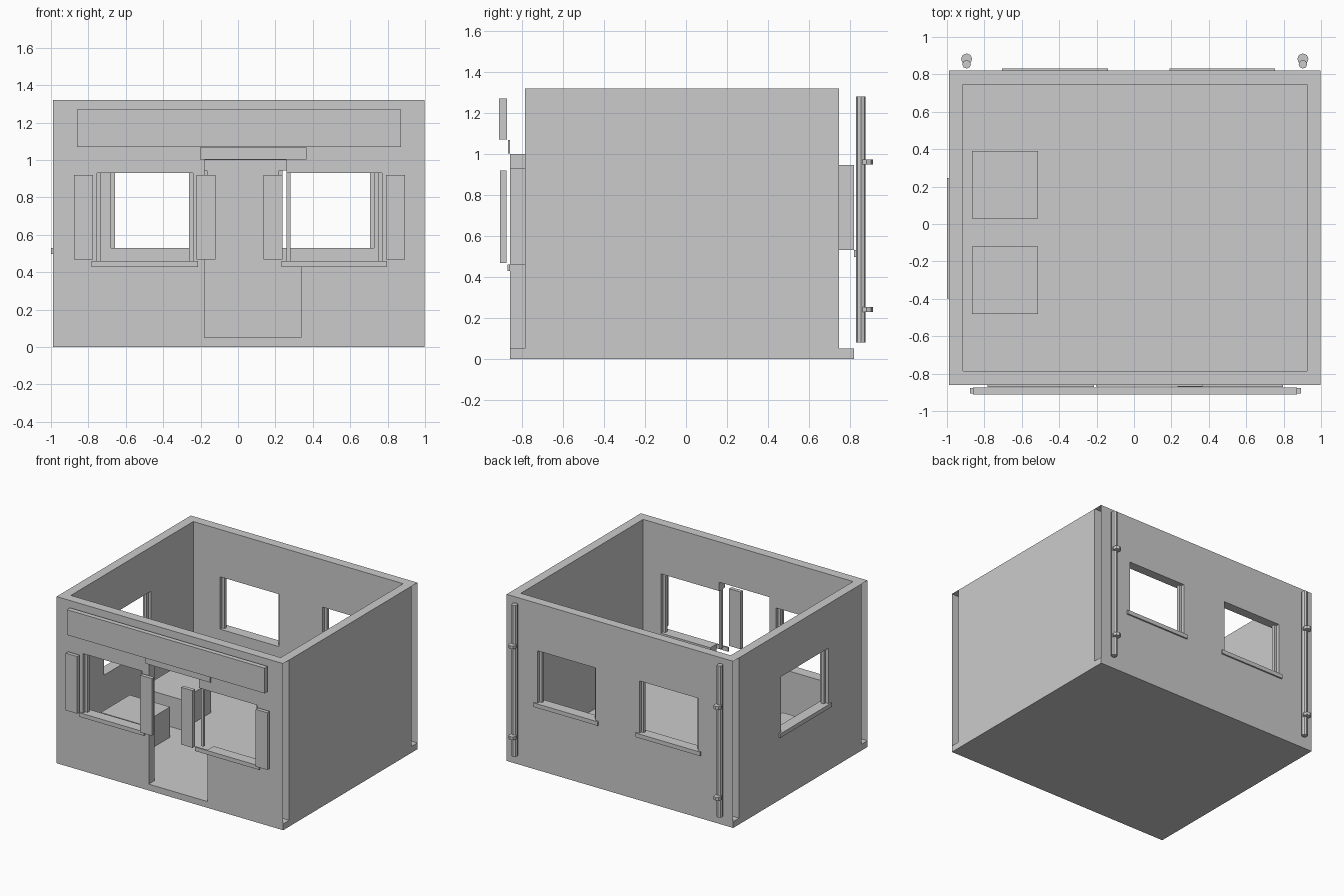
import bpy, bmesh
from mathutils import Matrix, Vector

if "Cube" in bpy.data.objects:
    bpy.data.objects.remove(bpy.data.objects["Cube"], do_unlink=True)

grey = bpy.data.materials.new("plain_grey")
grey.use_nodes = True
grey.diffuse_color = (0.6, 0.6, 0.6, 1)
grey.node_tree.nodes["Principled BSDF"].inputs["Base Color"].default_value = (0.6, 0.6, 0.6, 1)

# Outer and inner limits of the shell
LEFT, RIGHT, FRONT, BACK = -0.988, 0.998, -0.86, 0.82
IN_LEFT, IN_RIGHT, IN_FRONT, IN_BACK = -0.915, 0.925, -0.785, 0.747
FLOOR, TOP = 0.05, 1.32


def finish(name, bm):
    mesh = bpy.data.meshes.new(name)
    bm.to_mesh(mesh)
    bm.free()
    mesh.materials.append(grey)
    obj = bpy.data.objects.new(name, mesh)
    bpy.context.collection.objects.link(obj)


def box(name, x, y, z):
    bm = bmesh.new()
    size = Vector((x[1] - x[0], y[1] - y[0], z[1] - z[0]))
    mid = Vector((sum(x), sum(y), sum(z))) / 2
    bmesh.ops.create_cube(bm, size=1, matrix=Matrix.LocRotScale(mid, None, size))
    finish(name, bm)


def cylinder(name, centre, radius, depth, sides):
    bm = bmesh.new()
    bmesh.ops.create_cone(bm, cap_ends=True, segments=sides, radius1=radius, radius2=radius,
                          depth=depth, matrix=Matrix.Translation(centre))
    finish(name, bm)


def wall(name, axis, span, outer, inner, openings):
    """Hollow wall with open ends; openings are (u0, u1, z0, z1)."""
    bm = bmesh.new()
    us = sorted({*span, *(u for o in openings for u in o[:2])})
    zs = sorted({FLOOR, TOP, *(z for o in openings for z in o[2:])})

    def point(u, d, z):
        return bm.verts.new((u, d, z) if axis == "x" else (d, u, z))

    def solid(i, j):
        if not (0 <= i < len(us) - 1 and 0 <= j < len(zs) - 1):
            return None
        u, z = (us[i] + us[i + 1]) / 2, (zs[j] + zs[j + 1]) / 2
        return not any(o[0] < u < o[1] and o[2] < z < o[3] for o in openings)

    def quad(points, direction):
        face = bm.faces.new([point(*p) for p in points])
        face.normal_update()
        d = Vector(direction if axis == "x" else (direction[1], direction[0], direction[2]))
        if face.normal.dot(d) < 0:
            face.normal_flip()

    out = 1 if outer > inner else -1
    for i in range(len(us) - 1):
        for j in range(len(zs) - 1):
            if not solid(i, j):
                continue
            u0, u1, z0, z1 = us[i], us[i + 1], zs[j], zs[j + 1]
            for d, s in ((outer, out), (inner, -out)):
                quad([(u0, d, z0), (u1, d, z0), (u1, d, z1), (u0, d, z1)], (0, s, 0))
            # reveals around openings
            for di, u in ((-1, u0), (1, u1)):
                if solid(i + di, j) is False:
                    quad([(u, outer, z0), (u, inner, z0), (u, inner, z1), (u, outer, z1)], (di, 0, 0))
            for dj, z in ((-1, z0), (1, z1)):
                if solid(i, j + dj) is False:
                    quad([(u0, outer, z), (u1, outer, z), (u1, inner, z), (u0, inner, z)], (0, 0, dj))
    bmesh.ops.remove_doubles(bm, verts=bm.verts[:], dist=0.0001)
    finish(name, bm)


def window_trim(name, axis, centre, half, z0, z1, outer, inner):
    """Sill plate outside and a slim stile at each side of the opening."""
    out = 1 if outer > inner else -1
    mid = (outer + inner) / 2

    def place(part, u, d, z):
        d = tuple(sorted(d))
        box(f"{name}_{part}", *((u, d, z) if axis == "x" else (d, u, z)))

    place("sill", (centre - half - 0.027, centre + half + 0.027),
          (outer, outer + out * 0.012), (z0 - 0.032, z0))
    for side in (-1, 1):
        a, b = centre + side * half, centre + side * (half - 0.021)
        place("stile_" + ("a" if side < 0 else "b"), (min(a, b), max(a, b)),
              (mid - 0.012, mid + 0.012), (z0, z1))


def opening(c, half, z0, z1):
    return (c - half, c + half, z0, z1)


# Floor slab and top rim
box("floor_slab", (LEFT, RIGHT), (FRONT, BACK), (0, FLOOR))
bm = bmesh.new()
rings = [[bm.verts.new((x, y, TOP)) for x, y in ((a, c), (b, c), (b, d), (a, d))]
         for a, b, c, d in ((LEFT, RIGHT, FRONT, BACK), (IN_LEFT, IN_RIGHT, IN_FRONT, IN_BACK))]
for i in range(4):
    k = (i + 1) % 4
    bm.faces.new((rings[0][i], rings[0][k], rings[1][k], rings[1][i]))
finish("top_rim", bm)

# Walls: the doorway runs into the window beside it
front_windows = [(-0.498, 0.257), (0.514, 0.255)]
back_windows = [(-0.422, 0.257), (0.473, 0.255)]
side_window = (-0.075, 0.295)
meet = front_windows[1][0] - front_windows[1][1]
doorway = [(-0.18, meet, FLOOR, 1.0), (meet, 0.337, FLOOR, 0.46)]
wall("front_wall", "x", (LEFT, RIGHT), FRONT, IN_FRONT,
     [opening(c, h, 0.46, 0.93) for c, h in front_windows] + doorway)
wall("back_wall", "x", (LEFT, RIGHT), BACK, IN_BACK,
     [opening(c, h, 0.53, 0.945) for c, h in back_windows])
wall("left_wall", "y", (IN_FRONT, IN_BACK), RIGHT, IN_RIGHT, [])
wall("right_wall", "y", (IN_FRONT, IN_BACK), LEFT, IN_LEFT, [opening(*side_window, 0.53, 0.97)])

# Window trim and shutters
for n, (c, h) in enumerate(front_windows):
    window_trim(f"front_window_{n}", "x", c, h, 0.46, 0.93, FRONT, IN_FRONT)
    for side in (-1, 1):
        m = c + side * 0.327
        box("shutter", (m - 0.051, m + 0.051), (-0.907, -0.877), (0.467, 0.92))
for n, (c, h) in enumerate(back_windows):
    window_trim(f"back_window_{n}", "x", c, h, 0.53, 0.945, BACK, IN_BACK)
window_trim("side_window", "y", *side_window, 0.53, 0.97, LEFT, IN_LEFT)

# Sign board and door header
box("sign_board", (-0.862, 0.872), (-0.912, -0.874), (1.07, 1.27))
box("door_header", (-0.203, 0.365), (FRONT - 0.009, FRONT), (1.003, 1.068))

# Low tables inside
for y in (-0.3, 0.21):
    box("table", (-0.866, -0.512), (y - 0.181, y + 0.181), (FLOOR, 0.29))

# Drain pipes with brackets
for x in (-0.895, 0.903):
    cylinder("drain_pipe", (x, 0.854, 0.68), 0.023, 1.2, 8)
    for z in (0.24, 0.96):
        cylinder("pipe_bracket", (x, 0.882, z), 0.03, 0.025, 8)
